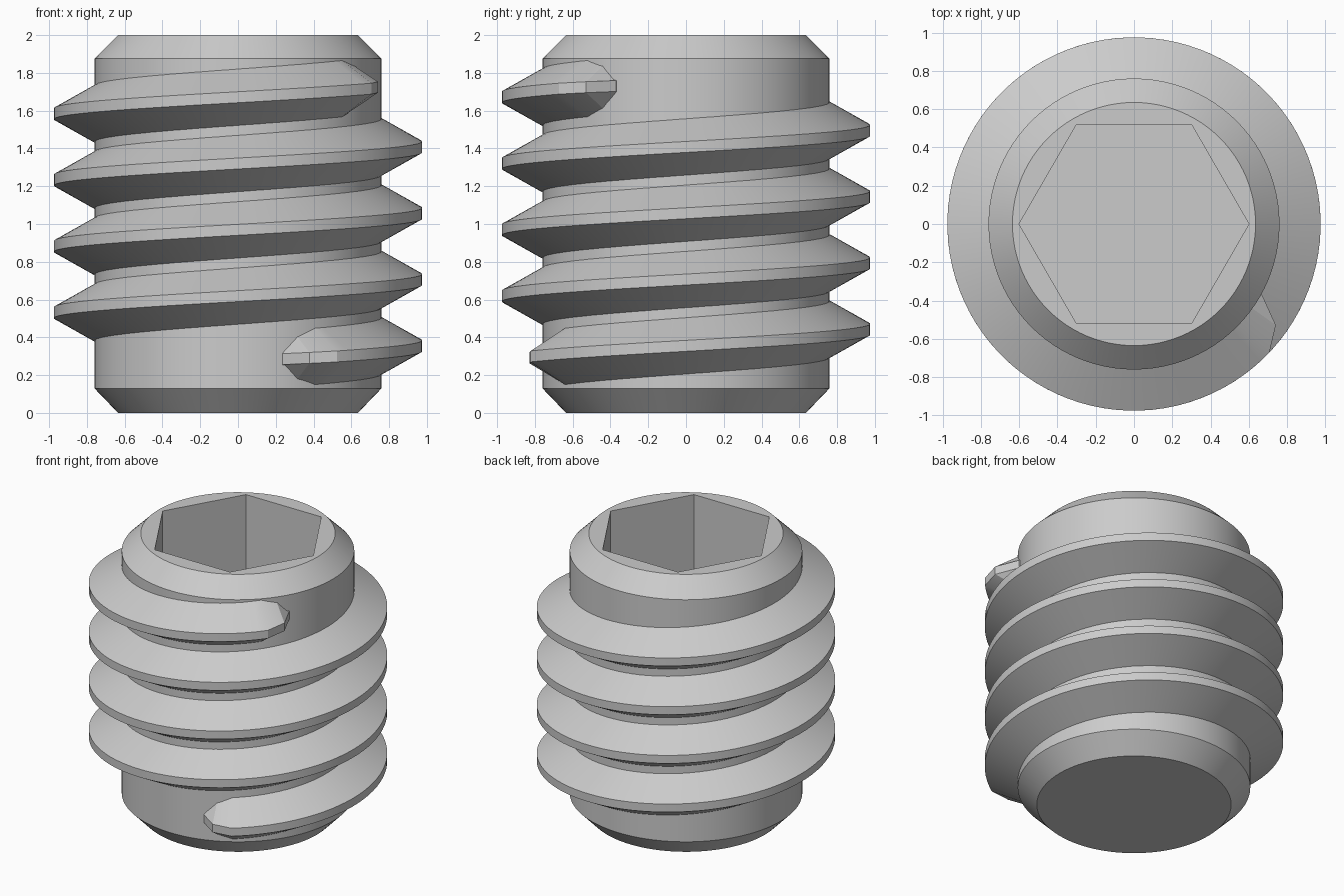
import bpy, bmesh
from math import cos, sin, pi, radians

cube = bpy.data.objects.get("Cube")
if cube:
    bpy.data.objects.remove(cube)

SEGMENTS = 96
PITCH = 0.351
CORE_R, CREST_R, ROOT_R = 0.76, 0.975, 0.735
APOTHEM = 0.52

# Plain grey metal
steel = bpy.data.materials.new("grey_steel")
steel.use_nodes = True
grey = (0.6, 0.6, 0.6, 1)
steel.diffuse_color = grey
steel.node_tree.nodes["Principled BSDF"].inputs["Base Color"].default_value = grey


def loft(name, rings, closed):
    """Skin a list of equal vertex rings and cap both ends."""
    bm = bmesh.new()
    rows = [[bm.verts.new(p) for p in ring] for ring in rings]
    n = len(rows[0])
    for a, b in zip(rows, rows[1:]):
        for i in range(n):
            j = (i + 1) % n
            bm.faces.new((a[i], a[j], b[j], b[i]))
    if closed:
        bm.faces.new(rows[0])
        bm.faces.new(rows[-1])
    bmesh.ops.recalc_face_normals(bm, faces=bm.faces[:])
    mesh = bpy.data.meshes.new(name)
    bm.to_mesh(mesh)
    bm.free()
    obj = bpy.data.objects.new(name, mesh)
    bpy.context.collection.objects.link(obj)
    mesh.materials.append(steel)
    bpy.ops.object.select_all(action="DESELECT")
    obj.select_set(True)
    bpy.context.view_layer.objects.active = obj
    bpy.ops.object.shade_smooth_by_angle(angle=radians(25))
    return obj


def circle(r, z):
    angles = [2 * pi * i / SEGMENTS for i in range(SEGMENTS)]
    return [(r * cos(a), r * sin(a), z) for a in angles]


def hexagon(z):
    ring = []
    for i in range(SEGMENTS):
        a = 2 * pi * i / SEGMENTS
        r = APOTHEM / cos(a % (pi / 3) - pi / 6)
        ring.append((r * cos(a), r * sin(a), z))
    return ring


# Chamfered body with a blind hex socket
loft("screw_body", [
    circle(0.635, 0), circle(CORE_R, 0.13), circle(CORE_R, 1.875),
    circle(0.635, 2), hexagon(2), hexagon(1.0),
], True)


def thread_section(degrees, crest_r, root_half, crest_half=0.029):
    """Trapezoid cross-section of the thread at one helix angle."""
    a = radians(degrees)
    z = 0.355 + PITCH * degrees / 360
    outline = [(ROOT_R, -root_half), (crest_r, -crest_half),
               (crest_r, crest_half), (ROOT_R, root_half)]
    return [(r * cos(a), r * sin(a), z + h) for r, h in outline]


# Helical thread with a short tapered tip at each end
start, end = -57.5, 4 * 360 - 43.5
steps = 388
tip = [(14.5, 0.765, 0.033), (8, 0.91, 0.125)]
sections = [thread_section(start - d, r, h) for d, r, h in tip]
sections += [thread_section(start + (end - start) * i / steps, CREST_R, 0.163)
             for i in range(steps + 1)]
sections += [thread_section(end + d, r, h) for d, r, h in reversed(tip)]
loft("screw_thread", sections, True)
